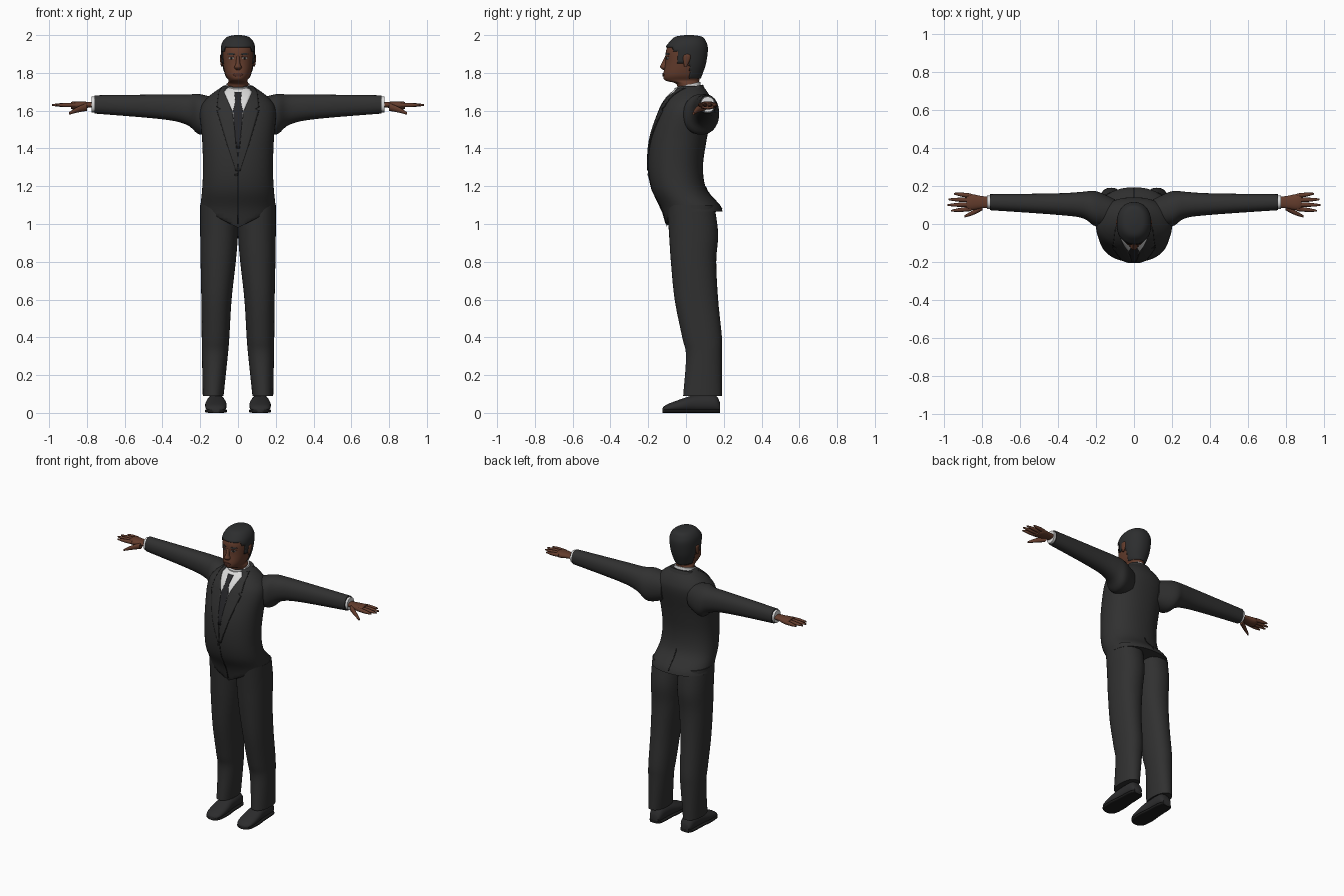
import bpy, bmesh, math
from mathutils import Vector
from mathutils.bvhtree import BVHTree

if "Cube" in bpy.data.objects:
    bpy.data.objects.remove(bpy.data.objects["Cube"], do_unlink=True)


def material(name, *rgb):
    mat = bpy.data.materials.new(name)
    mat.use_nodes = True
    mat.diffuse_color = (*rgb, 1)
    node = mat.node_tree.nodes["Principled BSDF"]
    node.inputs["Base Color"].default_value = (*rgb, 1)
    node.inputs["Roughness"].default_value = .8
    return mat


SUIT = material("charcoal suit", .03, .03, .03)
SEAM = material("dark seam", .012, .012, .012)
TIE = material("dark tie", .02, .02, .023)
SHIRT = material("white shirt", .7, .7, .7)
SKIN = material("brown skin", .125, .045, .025)
LIP = material("dark lips", .075, .026, .018)
HAIR = material("black hair", .026, .027, .028)
SHOE = material("black shoe", .025, .025, .026)
EYE = material("eye white", .3, .27, .25)


def finish(name, bm, mat):
    """Turn a bmesh into a smooth-shaded object."""
    bmesh.ops.recalc_face_normals(bm, faces=bm.faces)
    mesh = bpy.data.meshes.new(name)
    bm.to_mesh(mesh)
    bm.free()
    mesh.materials.append(mat)
    obj = bpy.data.objects.new(name, mesh)
    bpy.context.collection.objects.link(obj)
    bpy.ops.object.select_all(action='DESELECT')
    obj.select_set(True)
    bpy.context.view_layer.objects.active = obj
    bpy.ops.object.shade_smooth_by_angle(angle=math.radians(50))
    return obj


def thicken(obj):
    solid = obj.modifiers.new("thickness", 'SOLIDIFY')
    solid.thickness, solid.offset = .007, -1


def smooth_rings(rings, steps):
    """Catmull-Rom interpolation between cross-sections."""
    padded = [rings[0], *rings, rings[-1]]
    for group in zip(padded, padded[1:], padded[2:], padded[3:]):
        for t in (k / steps for k in range(steps)):
            yield [b + t / 2 * (c - a + t * (2*a - 5*b + 4*c - d + t * (3*(b - c) + d - a)))
                   for a, b, c, d in zip(*group)]
    yield rings[-1]


def signed_power(value, power):
    return math.copysign(abs(value) ** (2 / power), value)


def loft(name, rings, axis, mat, power=2.2, side=1, n=40, shear=0, edit=None):
    """Skin (position, middle, half, middle, half) rings along an axis."""
    bm = bmesh.new()
    loops = []
    angles = [math.tau * k / n for k in range(n)]
    for t, a_mid, a_half, b_mid, b_half in smooth_rings(rings, 5):
        loop = []
        for angle in angles:
            a = a_mid + a_half * signed_power(math.cos(angle), power)
            b = b_mid + b_half * signed_power(math.sin(angle), power)
            x, y, z = {'x': (t, a, b), 'y': (a, t, b), 'z': (a, b, t)}[axis]
            loop.append(bm.verts.new((x * side, y, z + shear * y)))
        loops.append(loop)
    for low, high in zip(loops, loops[1:]):
        for k in range(n):
            bm.faces.new((low[k - 1], low[k], high[k], high[k - 1]))
    bm.faces.new(loops[0])
    bm.faces.new(loops[-1])
    if edit:
        edit(bm)
    return finish(name, bm, mat)


def column(name, rings, mat, base=0, lean=0, **options):
    """Upright loft of (z, half width, front, back) rings."""
    return loft(name, [(z, base - lean * half, half, (front + back) / 2, (back - front) / 2)
                       for z, half, front, back in rings], 'z', mat, **options)


def tube(name, points, mat, side, squash=1.15, **options):
    """Sideways loft through (x, y, z, radius) points."""
    return loft(name, [(x, y, r, z, r * squash) for x, y, z, r in points],
                'x', mat, side=side, **options)


def surface(obj):
    return BVHTree.FromPolygons([v.co for v in obj.data.vertices],
                                [p.vertices[:] for p in obj.data.polygons])


def panel(name, rows, tree, mat, lift=.003, side=1, facing=1, cols=8, steps=5):
    """Thin plate of (z, x min, x max) rows, laid on a surface."""
    stations = [[a + (b - a) * k / steps for a, b in zip(p, q)]
                for p, q in zip(rows, rows[1:]) for k in range(steps)] + [rows[-1]]
    bm = bmesh.new()
    grid = []
    for z, x0, x1 in stations:
        line = []
        for c in range(cols + 1):
            x = side * (x0 + (x1 - x0) * c / cols)
            hit = tree.ray_cast(Vector((x, -facing, z)), Vector((0, facing, 0)))[0]
            hit = hit or tree.find_nearest(Vector((x, 0, z)))[0]
            line.append(bm.verts.new((x, hit.y - facing * lift, z)))
        grid.append(line)
    for p, q in zip(grid, grid[1:]):
        for c in range(cols):
            bm.faces.new((p[c], p[c + 1], q[c + 1], q[c]))
    obj = finish(name, bm, mat)
    if sum(p.normal.y for p in obj.data.polygons) * facing > 0:
        obj.data.flip_normals()
    thicken(obj)


def oval(x, z, width, height):
    """Panel rows for an oval mark."""
    angles = [math.radians(a) for a in range(-80, 81, 20)]
    return [(z + height * math.sin(a), x - width * math.cos(a), x + width * math.cos(a))
            for a in angles]


# Jacket body, with a hem that dips at the front centre
def cut_hem(bm):
    for v in bm.verts:
        dip = max(0, 1 - abs(v.co.x) / .17) if v.co.y < 0 else 0
        v.co.z = max(v.co.z, 1.065 - .085 * dip)


jacket = column("jacket", [
    (.98, .2, -.1, .18), (1.08, .2, -.13, .19), (1.18, .19, -.18, .11), (1.3, .185, -.2, .09),
    (1.45, .19, -.19, .11), (1.6, .2, -.14, .14), (1.67, .16, -.1, .13), (1.73, .08, -.04, .09)],
    SUIT, n=56, edit=cut_hem)
chest = surface(jacket)

# Shirt front, tie, seams and button
panel("shirt_front", [(1.72, -.06, .06), (1.7, -.08, .08), (1.6, -.03, .03), (1.45, -.01, .01)],
      chest, SHIRT)
panel("tie", [(1.7, -.02, .02), (1.65, -.014, .014), (1.6, -.026, .026), (1.4, -.01, .01)],
      chest, TIE, .006)
panel("front_seam", [(1.3, -.002, .002), (1, -.002, .002)], chest, SEAM, cols=2)
panel("back_vent", [(1.2, -.002, .002), (1.08, -.002, .002)], chest, SEAM, facing=-1, cols=2)
panel("button", oval(-.01, 1.26, .008, .008), chest, SEAM, .006, steps=1)

lapel = [(1.72, .06, .09), (1.7, .075, .1), (1.62, .04, .11), (1.61, .04, .09),
         (1.6, .03, .11), (1.4, .005, .05), (1.28, 0, .01)]
leg = [(1.1, .1, -.1, .15), (.95, .1, -.09, .17), (.8, .093, -.08, .16), (.6, .08, -.06, .17),
       (.4, .073, -.02, .19), (.3, .068, 0, .19), (.09, .055, -.015, .19)]
shoe = [(-.125, .02, .03), (-.1, .05, .05), (-.02, .057, .08), (.05, .05, .1),
        (.15, .045, .1), (.18, .03, .06)]

for side, word in ((1, "left_"), (-1, "right_")):
    panel(word + "lapel", lapel, chest, SUIT, .006, side)
    panel(word + "lapel_edge", [(z, outer - .002, outer + .003) for z, inner, outer in lapel],
          chest, SEAM, .004, side, cols=2)
    # Sleeve and shirt cuff
    tube(word + "sleeve", [(.1, .06, 1.58, .07), (.2, .08, 1.58, .093), (.27, .1, 1.605, .07),
                           (.4, .105, 1.62, .057), (.76, .115, 1.633, .042)], SUIT, side)
    tube(word + "cuff", [(x, .115, 1.633, .036) for x in (.74, .776)], SHIRT, side)
    # Palm, fingers and thumb
    tube(word + "palm", [(.75, .115, 1.632, .03), (.8, .115, 1.631, .032), (.86, .115, 1.628, .043),
                         (.885, .115, 1.628, .036)], SKIN, side, squash=.5)
    for i, finger in enumerate(("index", "middle", "ring", "little")):
        tip = .985 - .012 * (i - 1.3) ** 2
        tube(f"{word}{finger}_finger", [
            (.86 + (tip - .86) * t, .08 + .023 * i + (.007 * i - .01) * t, 1.63, .012 - .008 * t ** 3)
            for t in (0, .5, .9, 1)], SKIN, side, squash=1, n=12)
    tube(word + "thumb", [(.8, .09, 1.62, .018), (.85, .06, 1.605, .013), (.895, .04, 1.585, .006)],
         SKIN, side, n=12)
    # Trouser leg, shoe and sole
    column(word + "trouser_leg", leg, SUIT, base=.17, lean=.7, side=side)
    loft(word + "shoe", [(y, .117, half, top / 2, top / 2 - .005) for y, half, top in shoe],
         'y', SHOE, side=side)
    loft(word + "sole", [(y, .117, half + .002, .01, .01) for y, half, top in shoe],
         'y', SEAM, power=4, side=side)

# Shirt collar and jacket collar around the neck
column("shirt_collar", [(1.66, .08, -.07, .085), (1.735, .064, -.06, .075)], SHIRT, shear=.25)
column("jacket_collar", [(1.66, .11, -.03, .115), (1.72, .08, 0, .09)], SUIT, shear=.2)

# Head, neck and face
skull = [(1.68, .06, -.05, .07), (1.74, .056, -.05, .07), (1.76, .05, -.11, .07),
         (1.79, .067, -.12, .08), (1.85, .08, -.11, .1), (1.92, .085, -.105, .11),
         (1.96, .075, -.08, .1), (1.985, .05, -.05, .08), (1.994, .01, 0, .03)]
head = column("head", skull, SKIN, n=48)
face = surface(head)
column("nose", [(1.815, .012, -.12, -.09), (1.83, .02, -.137, -.09), (1.85, .012, -.13, -.09),
                (1.89, .008, -.11, -.09)], SKIN, n=20)
panel("lips", oval(0, 1.79, .026, .009), face, LIP, .005, steps=1)

for side, word in ((1, "left_"), (-1, "right_")):
    for part, x, z, width, height, mat, lift in (
            ("eye", .036, 1.878, .015, .006, EYE, .002),
            ("iris", .036, 1.878, .006, .006, SEAM, .003),
            ("eyelid", .037, 1.886, .017, .003, LIP, .003),
            ("eyebrow", .036, 1.9, .021, .005, HAIR, .003)):
        panel(word + part, oval(x, z, width, height), face, mat, lift, side, steps=1)
    column(word + "ear", [(1.835, .004, -.01, .005), (1.865, .009, -.015, .02),
                          (1.89, .01, -.015, .025), (1.9, .004, -.005, .015)],
           SKIN, base=.086, side=side, n=16)


# Hair shell, trimmed along the hairline
def trim_hair(bm):
    def below_hairline(f):
        y, z = f.calc_center_median().yz
        return z < (1.938 if y < -.07 else 1.915 if y < -.045 else 1.855 if y < .02 else 1.77)
    bmesh.ops.delete(bm, geom=[f for f in bm.faces if below_hairline(f)], context='FACES')


hair = column("hair", [(z + (.006 if z > 1.9 else 0), half + .006, front - .006, back + .006)
                       for z, half, front, back in skull], HAIR, n=72, edit=trim_hair)
thicken(hair)
